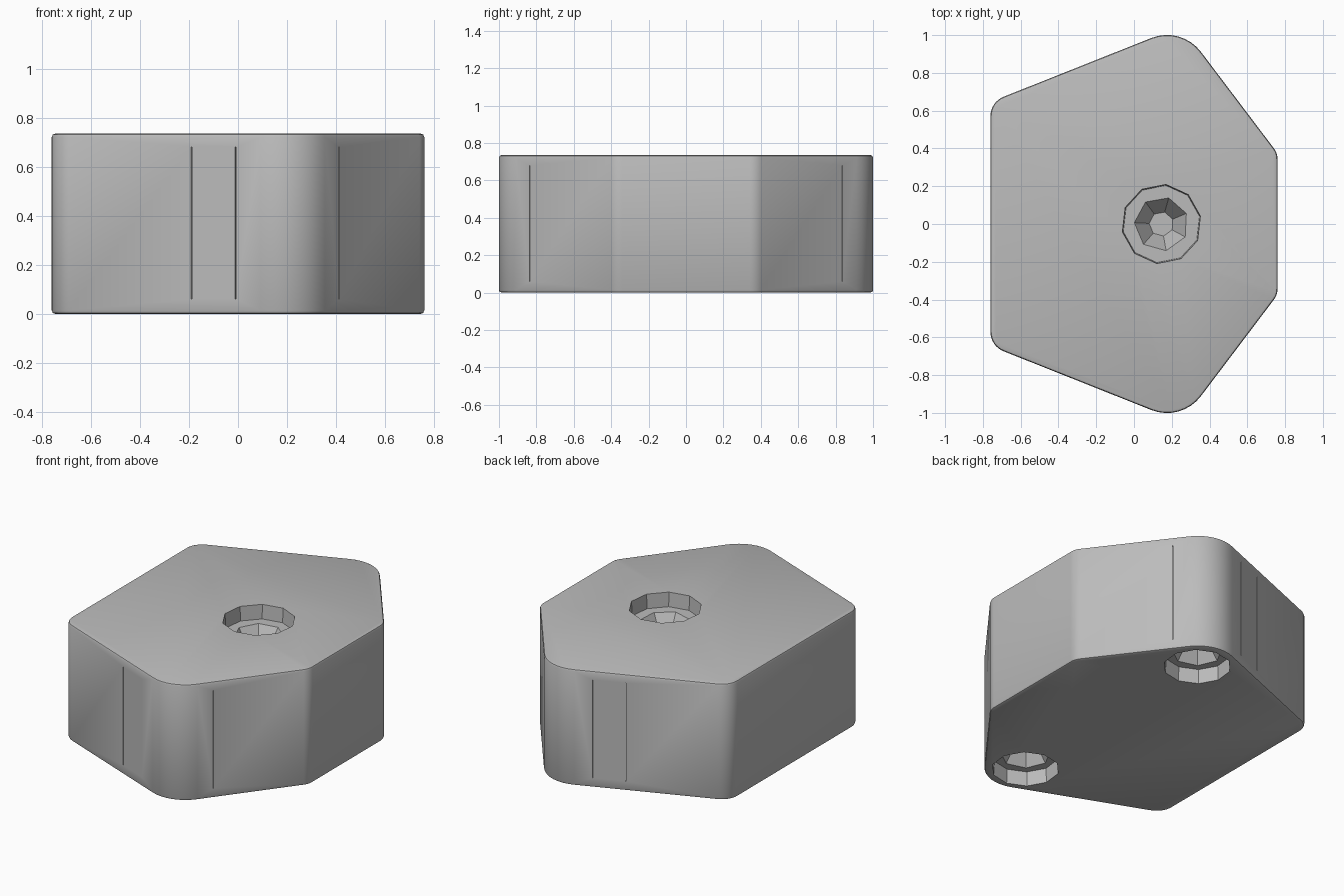
import bpy, bmesh, math
from mathutils import Vector, Matrix

cube = bpy.data.objects.get("Cube")
if cube:
    bpy.data.objects.remove(cube, do_unlink=True)

HEIGHT = 0.735

grey = bpy.data.materials.new("plain_grey")
grey.use_nodes = True
GREY = (0.5, 0.5, 0.5, 1)
grey.diffuse_color = GREY
grey.node_tree.nodes["Principled BSDF"].inputs["Base Color"].default_value = GREY


def make_object(name, bm):
    mesh = bpy.data.meshes.new(name)
    bmesh.ops.recalc_face_normals(bm, faces=bm.faces)
    bm.to_mesh(mesh)
    bm.free()
    mesh.materials.append(grey)
    obj = bpy.data.objects.new(name, mesh)
    bpy.context.collection.objects.link(obj)
    return obj


def fillet(prev, corner, nxt, radius, steps):
    """Points of a rounded corner, in walking order."""
    a, b = (prev - corner).normalized(), (nxt - corner).normalized()
    half = a.angle(b) / 2
    centre = corner + (a + b).normalized() * radius / math.sin(half)
    start = corner + a * radius / math.tan(half) - centre
    sweep = math.pi - 2 * half
    turn = Matrix.Rotation(sweep / steps, 2)
    end = corner + b * radius / math.tan(half) - centre
    if (Matrix.Rotation(sweep, 2) @ start - end).length > 0.001:
        turn = turn.transposed()
    points = []
    for _ in range(steps + 1):
        points.append(centre + start)
        start = turn @ start
    return points


# Block: rounded six-sided outline, extruded, with softened rims
half_outline = [((0.76, 0.375), 0.1), ((0.251, 1.048), 0.225), ((-0.76, 0.646), 0.11)]
corners = [(Vector(p), r) for p, r in half_outline]
corners += [(Vector((p.x, -p.y)), r) for p, r in reversed(corners)]
outline = []
for i, (p, r) in enumerate(corners):
    outline += fillet(corners[i - 1][0], p, corners[(i + 1) % 6][0], r, 8)

bm = bmesh.new()
base = bm.faces.new([bm.verts.new((p.x, p.y, 0)) for p in outline])
top = bmesh.ops.extrude_face_region(bm, geom=[base], use_keep_orig=True)
for v in top["geom"]:
    if isinstance(v, bmesh.types.BMVert):
        v.co.z = HEIGHT
rims = [e for e in bm.edges if abs(e.verts[0].co.z - e.verts[1].co.z) < 0.001]
bmesh.ops.bevel(bm, geom=rims, offset=0.014, segments=2, profile=0.5, affect='EDGES')
block = make_object("block", bm)


def frustum(name, sides, r_mouth, r_end, z_mouth, z_end, x, y, twist):
    bm = bmesh.new()
    rings = []
    for r, z in ((r_mouth, z_mouth), (r_end, z_end)):
        rings.append([bm.verts.new((x + r * math.cos(twist + math.tau * k / sides),
                                    y + r * math.sin(twist + math.tau * k / sides), z))
                      for k in range(sides)])
    for k in range(sides):
        n = (k + 1) % sides
        bm.faces.new((rings[0][k], rings[0][n], rings[1][n], rings[1][k]))
    for ring in rings:
        bm.faces.new(ring)
    return make_object(name, bm)


def box(name, centre, size, angle=0):
    bm = bmesh.new()
    bmesh.ops.create_cube(bm, size=1, matrix=Matrix.Translation(centre)
                          @ Matrix.Rotation(angle, 4, 'Z') @ Matrix.Diagonal((*size, 1)))
    return make_object(name, bm)


def carve(cutter):
    cutter.hide_render = True
    mod = block.modifiers.new("carve", 'BOOLEAN')
    mod.operation = 'DIFFERENCE'
    mod.solver = 'EXACT'
    mod.object = cutter
    bpy.context.view_layer.objects.active = block
    bpy.ops.object.modifier_apply(modifier=mod.name)
    bpy.data.objects.remove(cutter, do_unlink=True)


# Stepped pockets: one in the top, two in the underside
def pocket(x, y, face, inward, radius):
    ledge = face + inward * 0.09
    carve(frustum("pocket_mouth", 10, radius, radius * 0.97, face - inward * 0.02, ledge, x, y, 0.2))
    carve(frustum("pocket_well", 7, 0.15, 0.065, ledge - inward * 0.01, face + inward * 0.21, x, y, 0.4))


pocket(0.145, 0, HEIGHT, -1, 0.212)
for side in (1, -1):
    pocket(0.17, side * 0.765, 0, 1, 0.195)

# Hairline vertical seams in the walls
for side in (1, -1):
    for x, y in ((-0.01, 0.944), (-0.19, 0.873), (0.412, 0.835)):
        angle = side * (math.atan(0.397) if x < 0.2 else math.atan(-1.333))
        carve(box("seam", (x, side * y, 0.37), (0.004, 0.016, 0.62), angle))

bpy.ops.object.select_all(action='DESELECT')
block.select_set(True)
bpy.context.view_layer.objects.active = block
bpy.ops.object.shade_smooth_by_angle(angle=math.radians(30))
